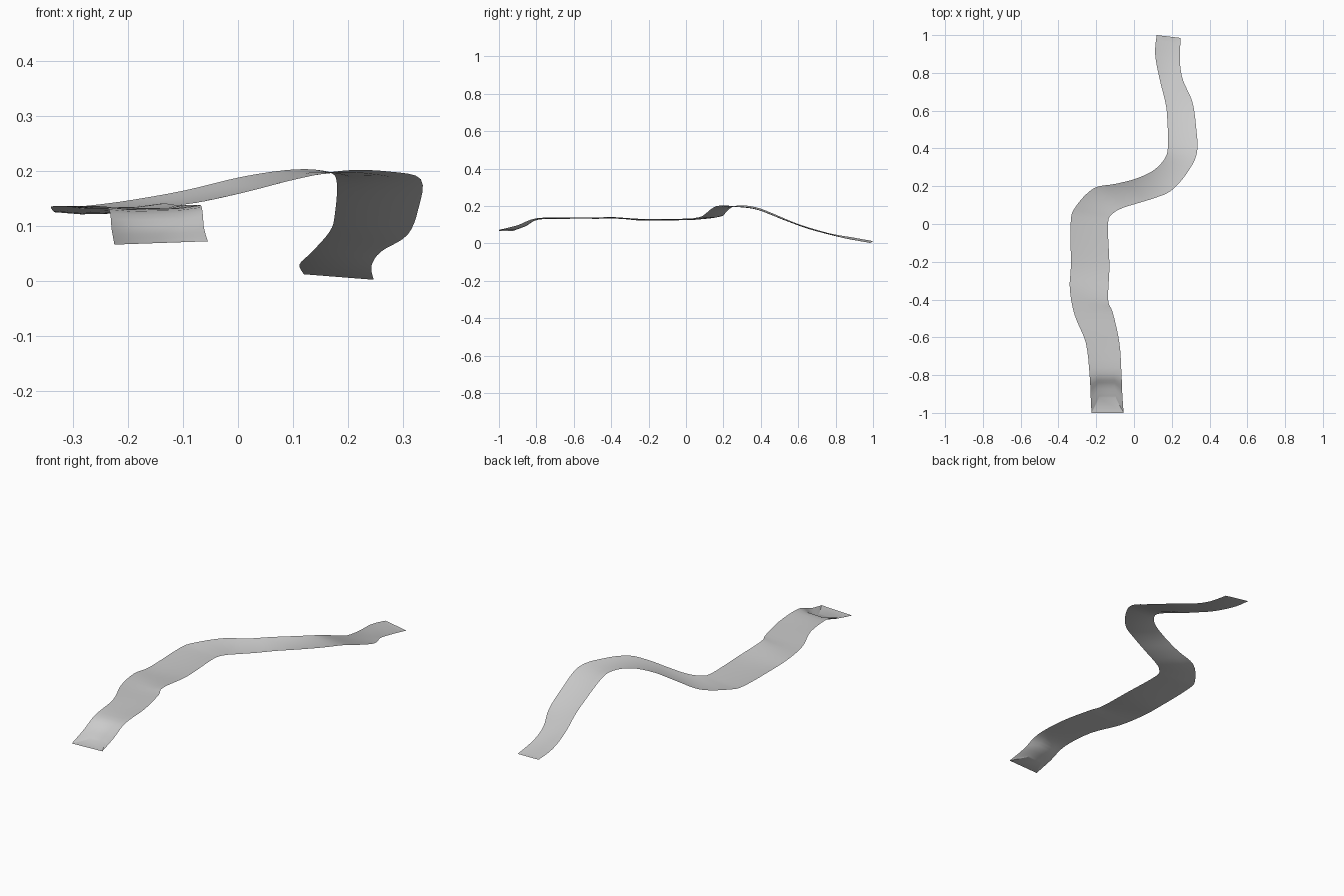
import bpy, bmesh
from mathutils import Vector

# matching stations along the two edges of the strip: left xyz, right xyz
RAILS = [
    (-.225, -1.0, .066, -.055, -1.0, .072),
    (-.230, -.90, .094, -.062, -.90, .097),
    (-.235, -.80, .130, -.066, -.80, .134),
    (-.255, -.63, .136, -.077, -.63, .138),
    (-.315, -.48, .136, -.112, -.47, .138),
    (-.340, -.34, .135, -.137, -.40, .141),
    (-.334, -.22, .125, -.130, -.22, .130),
    (-.335, .01, .129, -.138, .00, .132),
    (-.310, .09, .133, -.112, .055, .137),
    (-.215, .188, .144, -.060, .085, .145),
    (-.100, .212, .164, .020, .110, .163),
    (.010, .240, .190, .110, .138, .186),
    (.105, .285, .203, .195, .175, .201),
    (.165, .350, .198, .275, .262, .199),
    (.180, .420, .178, .333, .375, .185),
    (.176, .560, .119, .328, .520, .130),
    (.167, .640, .090, .308, .650, .083),
    (.135, .770, .053, .260, .760, .053),
    (.112, .900, .030, .243, .860, .027),
    (.120, 1.00, .012, .247, .985, .002),
]
STEPS = 4


def spline(rows, i, t):
    """Smooth point on the edges between station i and i + 1."""
    a, b, c, d = (rows[min(max(k, 0), len(rows) - 1)] for k in range(i - 1, i + 3))
    return [.5 * (2*q + (r - p)*t + (2*p - 5*q + 4*r - s)*t*t + (3*q - p - 3*r + s)*t**3)
            for p, q, r, s in zip(a, b, c, d)]


rows = [spline(RAILS, i, s / STEPS) for i in range(len(RAILS) - 1) for s in range(STEPS)]
rows.append(RAILS[-1])

# shallow dished strip: four points across
bm = bmesh.new()
grid = []
for n, row in enumerate(rows):
    left, right = Vector(row[:3]), Vector(row[3:])
    front = max(0, 1 - n / 9)
    back = max(0, 1 - (len(rows) - 1 - n) / 4)
    shift = Vector((0, .08 * front - .012 * back, -.005 * (1 - front) * (1 - back)))
    pts = [left, left.lerp(right, .24) + shift, left.lerp(right, .76) + shift, right]
    grid.append([bm.verts.new(p) for p in pts])
for a, b in zip(grid, grid[1:]):
    for k in range(3):
        bm.faces.new((a[k], a[k + 1], b[k + 1], b[k]))

# end flaps
bm.faces.new(grid[0][::-1])
bm.faces.new(grid[-1])

mesh = bpy.data.meshes.new("winding_path")
bm.to_mesh(mesh)
bm.free()
path = bpy.data.objects.new("winding_path", mesh)
bpy.context.collection.objects.link(path)
bpy.context.view_layer.objects.active = path
path.select_set(True)
bpy.ops.object.shade_smooth_by_angle()
